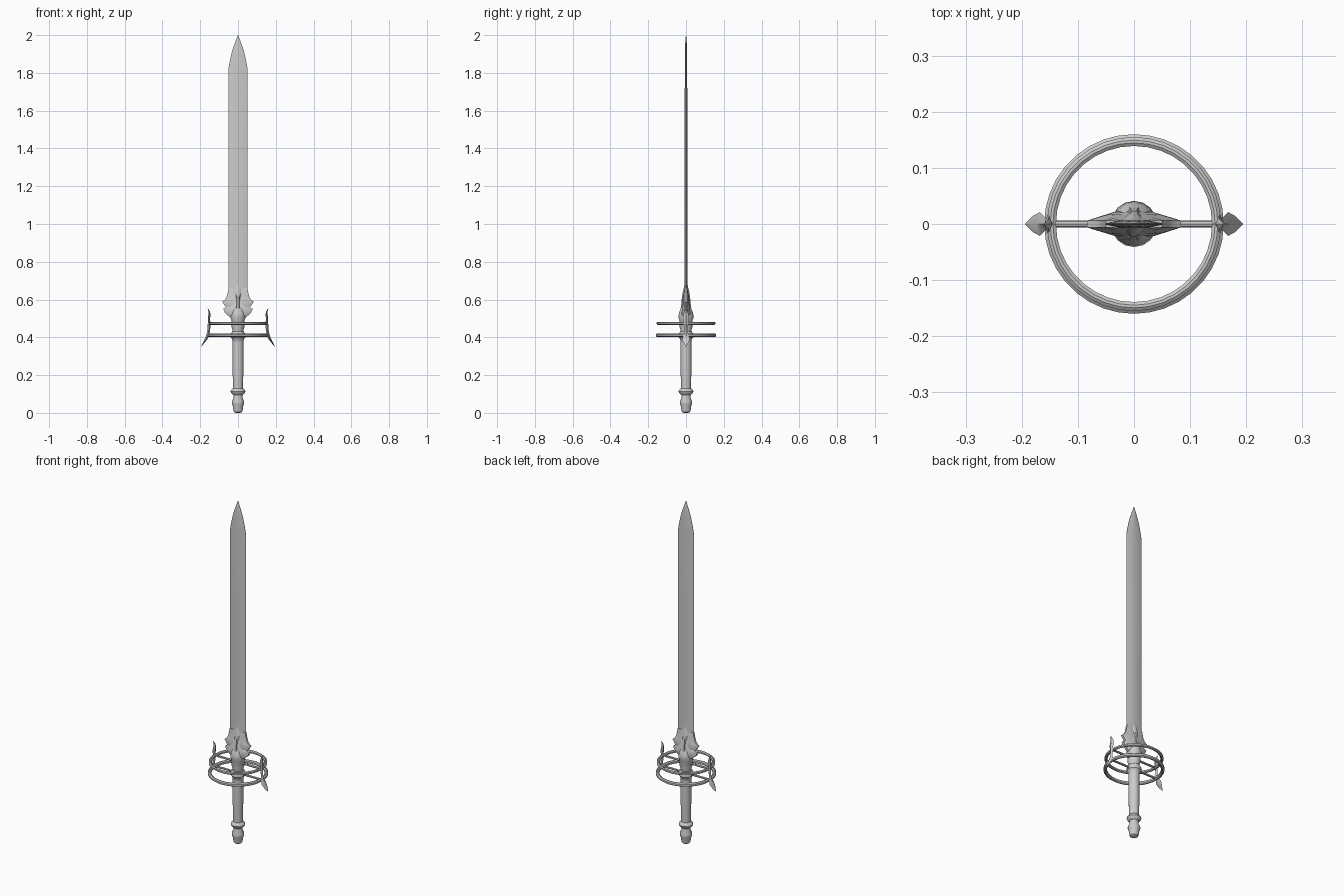
import bpy, bmesh
from math import sin, cos, pi, radians

if "Cube" in bpy.data.objects:
    bpy.data.objects.remove(bpy.data.objects["Cube"])


def make(name, rings, closed=False):
    """Skin a list of point loops; cap the ends unless the loops close on themselves."""
    bm = bmesh.new()
    loops = [[bm.verts.new(p) for p in r] for r in rings]
    n = len(loops[0])
    pairs = list(zip(loops, loops[1:]))
    if closed:
        pairs.append((loops[-1], loops[0]))
    for a, b in pairs:
        for i in range(n):
            j = (i + 1) % n
            bm.faces.new((a[i], a[j], b[j], b[i]))
    if not closed:
        bm.faces.new(loops[0][::-1])
        bm.faces.new(loops[-1])
    bmesh.ops.remove_doubles(bm, verts=bm.verts, dist=0.0001)
    bmesh.ops.recalc_face_normals(bm, faces=bm.faces)
    me = bpy.data.meshes.new(name)
    bm.to_mesh(me)
    bm.free()
    ob = bpy.data.objects.new(name, me)
    bpy.context.collection.objects.link(ob)
    bpy.ops.object.select_all(action='DESELECT')
    ob.select_set(True)
    bpy.context.view_layer.objects.active = ob
    bpy.ops.object.shade_smooth_by_angle(angle=radians(35))
    return ob


def lathe(name, profile, n=16):
    return make(name, [[(r * cos(2 * pi * i / n), r * sin(2 * pi * i / n), z)
                        for i in range(n)] for r, z in profile])


def plate(name, stations, flat, edge):
    """Bevelled flat shape from (z, half width, half thickness) stations."""
    rings = []
    for z, w, t in stations:
        e, f = min(edge, t), w * flat
        rings.append([(w, -e, z), (w, e, z), (f, t, z), (-f, t, z),
                      (-w, e, z), (-w, -e, z), (-f, -t, z), (f, -t, z)])
    return make(name, rings)


def hoop(name, r, z, dr, dz, n=36):
    sec = [(-dr, -dz * .5), (-dr, dz * .5), (-dr * .3, dz), (dr * .3, dz),
           (dr, dz * .5), (dr, -dz * .5), (dr * .3, -dz), (-dr * .3, -dz)]
    return make(name, [[((r + a) * cos(2 * pi * i / n), (r + a) * sin(2 * pi * i / n), z + b)
                        for a, b in sec] for i in range(n)], closed=True)


# Blade with bevelled edges and a pointed tip
plate("blade", [(.54, .051, .008), (1.0, .051, .0075), (1.4, .051, .007),
                (1.82, .051, .0065), (1.87, .042, .006), (1.92, .030, .005),
                (1.96, .016, .004), (2.0, .0008, .0008)], .4, .001)

# Grip, pommel and collars
lathe("pommel", [(.012, 0), (.022, .006), (.026, .02), (.027, .035), (.033, .05),
                 (.033, .058), (.024, .082), (.024, .10)])
lathe("lower_collar", [(.026, .095), (.036, .105), (.039, .113), (.036, .121), (.027, .13)])
lathe("grip", [(.026, .12), (.028, .20), (.029, .30), (.029, .40)])
lathe("upper_collar", [(.029, .375), (.031, .39), (.039, .40), (.039, .417), (.031, .43)])
lathe("neck", [(.028, .42), (.028, .435), (.034, .455), (.034, .49), (.041, .505),
               (.037, .53), (.026, .555)])

# Flared ornament at the blade base: outer wings, inner wings, central leaf
plate("outer_wings", [(.54, .05, .014), (.560, .064, .016), (.588, .084, .017),
                      (.600, .068, .016), (.615, .060, .014), (.635, .055, .012),
                      (.66, .050, .007)], .55, .006)
plate("inner_wings", [(.495, .028, .022), (.51, .046, .024), (.528, .068, .023),
                      (.550, .078, .021), (.562, .056, .021), (.58, .040, .020),
                      (.605, .028, .017), (.63, .018, .012)], .45, .008)
plate("central_leaf", [(.50, .015, .030), (.53, .026, .032), (.555, .019, .028),
                       (.58, .014, .024), (.61, .018, .022), (.64, .021, .017),
                       (.665, .016, .011), (.688, .002, .007)], .35, .006)

# Twin hand-guard rings and their cross bars
hoop("lower_ring", .151, .411, .009, .010)
hoop("upper_ring", .147, .474, .008, .008)
for name, z in (("lower_cross_bar", .411), ("upper_cross_bar", .474)):
    make(name, [[(x, .006 * cos(pi * i / 4), z + .006 * sin(pi * i / 4))
                 for i in range(8)] for x in (-.146, .146)])

# Curved pointed prongs joining the rings on each side (x, z, half width, half thickness)
path = [(.194, .352, .001, .001), (.181, .372, .014, .005), (.168, .392, .021, .007),
        (.159, .415, .012, .008), (.154, .445, .009, .007), (.153, .475, .010, .007),
        (.154, .500, .017, .006), (.151, .522, .014, .006), (.153, .538, .008, .004),
        (.160, .553, .001, .001)]
for name, s in (("left_prong", -1), ("right_prong", 1)):
    make(name, [[(s * (x + t), 0, z), (s * x, w, z), (s * (x - t), 0, z), (s * x, -w, z)]
                for x, z, w, t in path])
